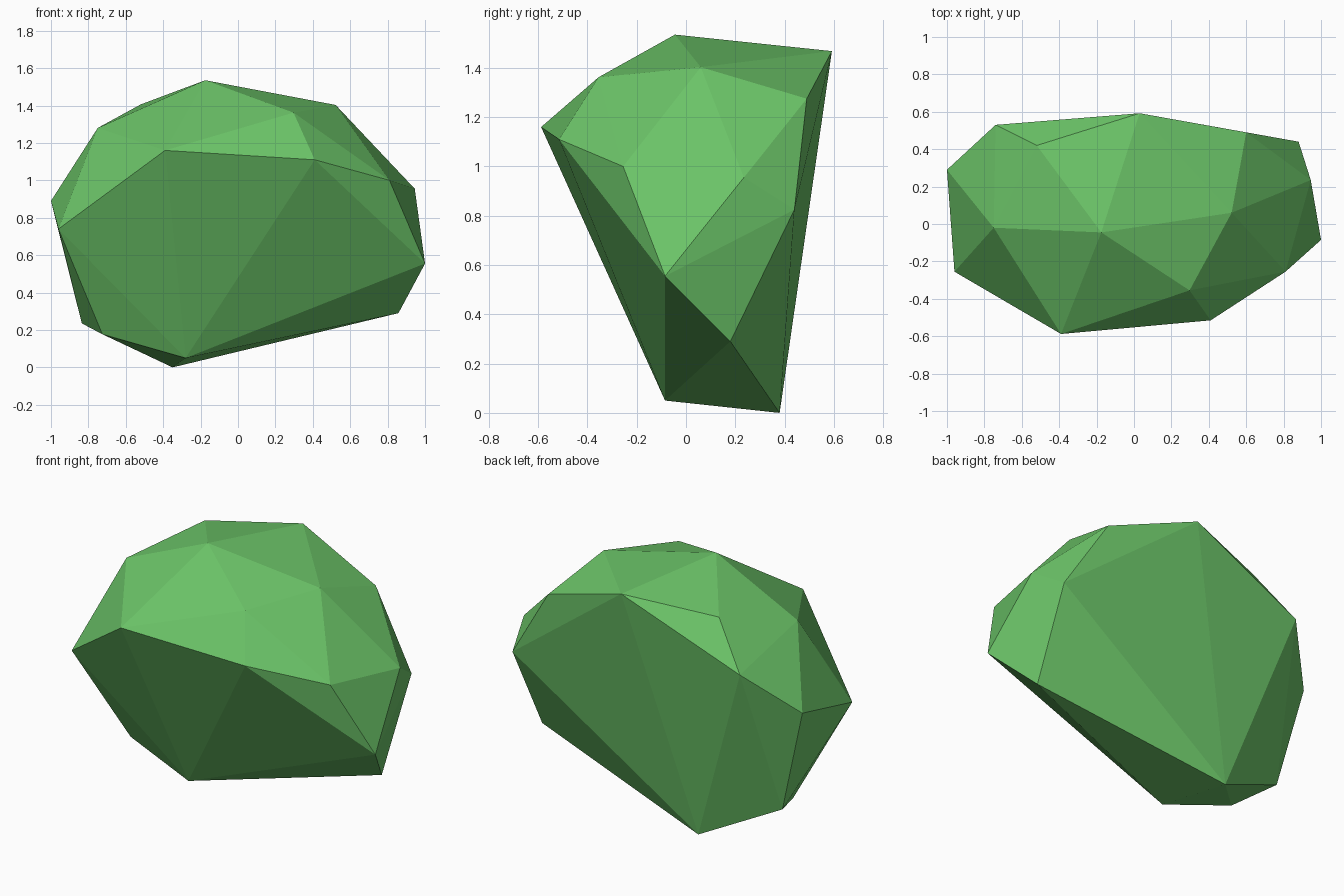
import bpy, bmesh

# Key corner points of the faceted boulder, grouped by height
base = [(-0.28, -0.085, 0.05), (-0.35, 0.38, 0.0), (0.858, 0.18, 0.29),
        (-0.835, 0.25, 0.235), (-0.725, -0.014, 0.177)]
rim = [(-1.0, 0.29, 0.89), (-0.74, 0.53, 1.148), (0.03, 0.592, 1.468),
       (0.60, 0.49, 1.275), (0.88, 0.44, 0.825), (0.945, 0.235, 0.955),
       (1.0, -0.085, 0.555), (0.81, -0.255, 1.0), (0.41, -0.515, 1.11),
       (-0.39, -0.588, 1.16), (-0.96, -0.255, 0.74)]
crown = [(-0.52, 0.42, 1.406), (0.297, -0.355, 1.362), (0.522, 0.06, 1.403),
         (-0.175, -0.045, 1.535), (-0.75, -0.02, 1.28)]

# Wrap the points in a flat-shaded convex hull
bm = bmesh.new()
for p in base + rim + crown:
    bm.verts.new(p)
bmesh.ops.convex_hull(bm, input=bm.verts)
bmesh.ops.recalc_face_normals(bm, faces=bm.faces)
mesh = bpy.data.meshes.new("boulder")
bm.to_mesh(mesh)
bm.free()
boulder = bpy.data.objects.new("boulder", mesh)
bpy.context.collection.objects.link(boulder)

# Green surface
mat = bpy.data.materials.new("green")
mat.diffuse_color = (0.15, 0.56, 0.14, 1)
mesh.materials.append(mat)
